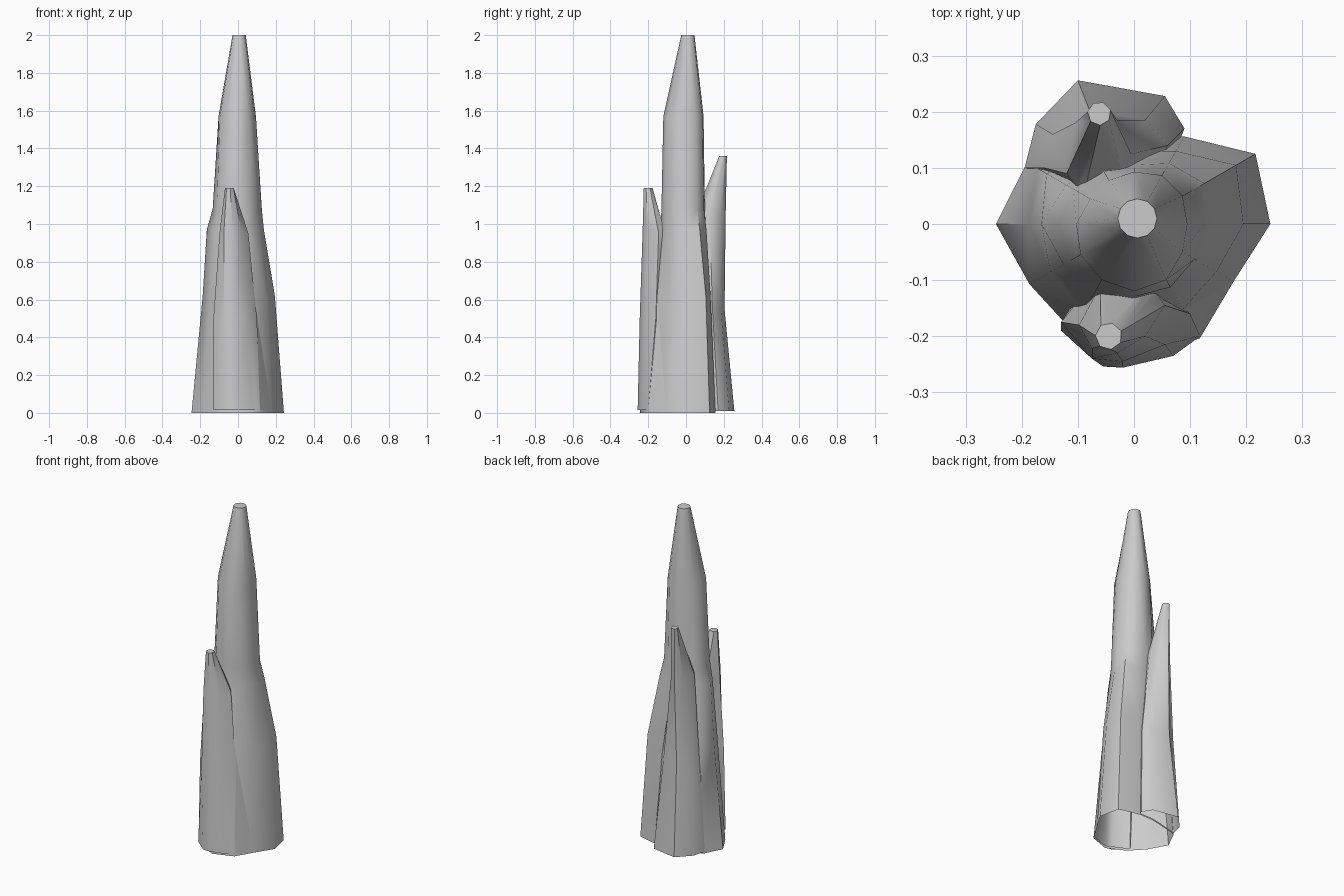
import bpy, bmesh, math

if "Cube" in bpy.data.objects:
    bpy.data.objects.remove(bpy.data.objects["Cube"])


def circle(cx, cy, r, n, start=0.0):
    return [(cx + r * math.cos(start + i * math.tau / n),
             cy + r * math.sin(start + i * math.tau / n)) for i in range(n)]


def polar(radii):
    n = len(radii)
    return [(r * math.cos(i * math.tau / n), r * math.sin(i * math.tau / n))
            for i, r in enumerate(radii)]


def loft(name, sections):
    """Closed solid skinned through (z, outline) sections."""
    bm = bmesh.new()
    rings = [[bm.verts.new((x, y, z)) for x, y in pts] for z, pts in sections]
    n = len(rings[0])
    for a, b in zip(rings, rings[1:]):
        for i in range(n):
            j = (i + 1) % n
            bm.faces.new((a[i], a[j], b[j], b[i]))
    bm.faces.new(rings[0][::-1])
    bm.faces.new(rings[-1])
    bmesh.ops.triangulate(bm, faces=bm.faces[:])
    bmesh.ops.recalc_face_normals(bm, faces=bm.faces[:])
    me = bpy.data.meshes.new(name)
    bm.to_mesh(me)
    bm.free()
    ob = bpy.data.objects.new(name, me)
    bpy.context.collection.objects.link(ob)
    return ob


# Main spire, radii every 30 degrees starting at +x
spire = loft("stalagmite", [
    (0.00, polar([.243, .25, .18, .155, .16, .22, .246, .215, .22, .245, .235, .205])),
    (0.62, polar([.195, .21, .15, .13, .14, .18, .187, .172, .18, .20, .175, .17])),
    (0.97, polar([.137, .145, .125, .105, .115, .14, .165, .145, .145, .135, .13, .13])),
    (1.08, polar([.126, .12, .11, .10, .11, .125, .134, .13, .135, .13, .13, .125])),
    (1.57, polar([.095, .10, .10, .093, .09, .09, .103, .11, .115, .12, .115, .10])),
    (2.00, circle(0.006, 0.01, 0.035, 12)),
])

# Short spike at the front
front = loft("front_spike", [
    (0.015, [(.118, -.2), (.04, -.1), (-.08, -.1), (-.13, -.19),
             (-.055, -.254), (-.02, -.256), (.07, -.235)]),
    (0.50, [(.10, -.16), (.04, -.1), (-.07, -.1), (-.13, -.175),
            (-.075, -.24), (-.02, -.245), (.055, -.215)]),
    (0.95, [(.055, -.145), (.03, -.11), (-.06, -.11), (-.098, -.18),
            (-.075, -.222), (-.03, -.23), (.02, -.2)]),
    (1.19, circle(-.045, -.2, .024, 7, 0.4)),
])

# Taller spike at the back
back = loft("back_spike", [
    (0.01, [(.09, .17), (.055, .228), (-.10, .256), (-.175, .178),
            (-.195, .10), (-.1, .04), (.05, .07)]),
    (0.55, [(.06, .14), (.02, .185), (-.08, .204), (-.145, .16),
            (-.16, .10), (-.09, .04), (.03, .07)]),
    (1.05, [(-.005, .125), (-.03, .185), (-.07, .21), (-.105, .18),
            (-.12, .09), (-.09, .05), (-.02, .08)]),
    (1.36, circle(-.062, .197, .021, 7, 0.3)),
])

# Fuse the spikes into one shell
for other in (front, back):
    mod = spire.modifiers.new("join", 'BOOLEAN')
    mod.operation = 'UNION'
    mod.solver = 'EXACT'
    mod.object = other
dg = bpy.context.evaluated_depsgraph_get()
mesh = bpy.data.meshes.new_from_object(spire.evaluated_get(dg))
spire.modifiers.clear()
spire.data = mesh
for other in (front, back):
    bpy.data.objects.remove(other)

# Open the underside
bm = bmesh.new()
bm.from_mesh(mesh)
bm.normal_update()
floor = [f for f in bm.faces if f.normal.z < -0.9 and f.calc_center_median().z < 0.05]
bmesh.ops.delete(bm, geom=floor, context='FACES')
bm.to_mesh(mesh)
bm.free()

bpy.context.view_layer.objects.active = spire
spire.select_set(True)
bpy.ops.object.shade_smooth_by_angle(angle=math.radians(50))
